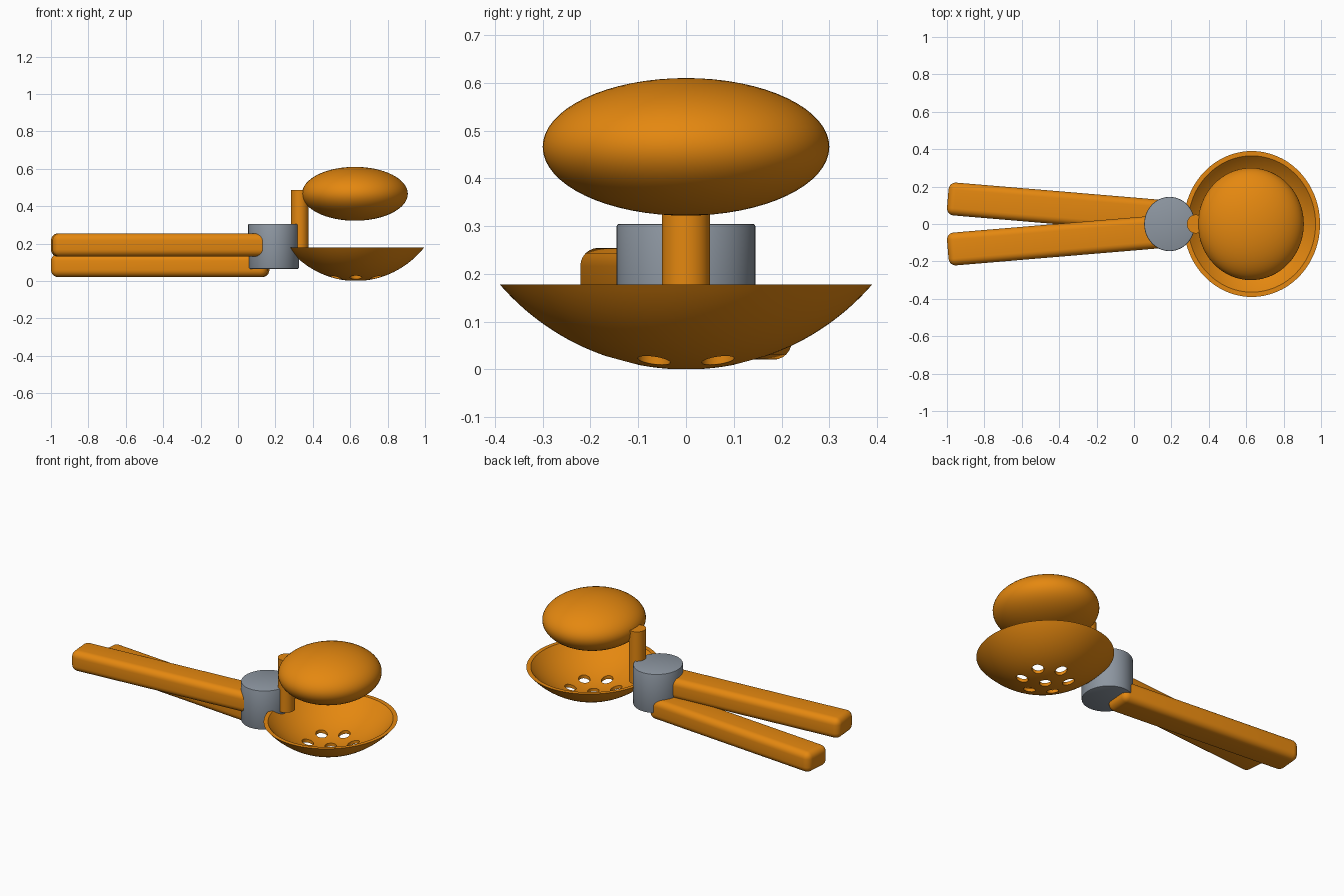
import bpy, bmesh
from math import sin, cos, pi, radians
from mathutils import Matrix, Vector

cube = bpy.data.objects.get("Cube")
if cube:
    bpy.data.objects.remove(cube, do_unlink=True)


def material(name, color):
    m = bpy.data.materials.new(name)
    m.use_nodes = True
    m.diffuse_color = (*color, 1)
    node = next(n for n in m.node_tree.nodes if n.type == "BSDF_PRINCIPLED")
    node.inputs["Base Color"].default_value = (*color, 1)
    return m


orange = material("orange", (0.78, 0.245, 0.005))
grey = material("steel grey", (0.27, 0.31, 0.36))


def make(name, bm, mat):
    mesh = bpy.data.meshes.new(name)
    bmesh.ops.recalc_face_normals(bm, faces=bm.faces)
    bm.to_mesh(mesh)
    bm.free()
    mesh.materials.append(mat)
    ob = bpy.data.objects.new(name, mesh)
    bpy.context.collection.objects.link(ob)
    return ob


def finish(ob):
    """Apply the modifiers and smooth the surface, keeping hard edges."""
    bpy.ops.object.select_all(action="DESELECT")
    ob.select_set(True)
    bpy.context.view_layer.objects.active = ob
    for mod in list(ob.modifiers):
        bpy.ops.object.modifier_apply(modifier=mod.name)
    bpy.ops.object.shade_smooth_by_angle(angle=radians(30))


def add_cylinder(bm, center, radius, height, squash=1.0):
    mat = Matrix.Translation(center) @ Matrix.Diagonal((squash, 1, 1, 1))
    bmesh.ops.create_cone(bm, cap_ends=True, segments=64, radius1=radius,
                          radius2=radius, depth=height, matrix=mat)


def cylinder(name, center, radius, height, mat, bevel=0.0):
    bm = bmesh.new()
    add_cylinder(bm, center, radius, height, SQUASH)
    ob = make(name, bm, mat)
    if bevel:
        mod = ob.modifiers.new("bevel", "BEVEL")
        mod.width, mod.segments = bevel, 2
    finish(ob)


SQUASH = 0.935        # round parts are slightly narrower along x
CUP_X = 0.63

# Strainer bowl: a thin spherical cap, spun from its cross-section
R, THICK, RIM_Z, STEPS = 0.516, 0.019, 0.178, 24
bm = bmesh.new()


def arc(radius):
    r_max = (radius ** 2 - (R - RIM_Z) ** 2) ** 0.5
    end = Vector((r_max, R - RIM_Z)).angle(Vector((0, 1)))
    return [(radius * sin(end * i / STEPS), R - radius * cos(end * i / STEPS))
            for i in range(STEPS + 1)]


section = arc(R) + arc(R - THICK)[::-1]
verts = [bm.verts.new((r, 0, z)) for r, z in section]
edges = [bm.edges.new(pair) for pair in zip(verts, verts[1:])]
bmesh.ops.spin(bm, geom=verts + edges, axis=(0, 0, 1), cent=(0, 0, 0),
               angle=2 * pi, steps=96)
bmesh.ops.remove_doubles(bm, verts=bm.verts, dist=0.0001)
bm.transform(Matrix.Translation((CUP_X, 0, 0)) @ Matrix.Diagonal((SQUASH, 1, 1, 1)))
bowl = make("strainer_bowl", bm, orange)

# Drain holes: one in the middle and six around it
bm = bmesh.new()
add_cylinder(bm, (CUP_X, 0, 0), 0.034, 0.2, SQUASH)
for i in range(6):
    a = pi / 6 + i * pi / 3
    add_cylinder(bm, (CUP_X + 0.134 * SQUASH * cos(a), 0.134 * sin(a), 0),
                 0.034, 0.2, SQUASH)
cutter = make("drain_hole_cutter", bm, orange)
cutter.hide_render = True
mod = bowl.modifiers.new("drain holes", "BOOLEAN")
mod.operation, mod.solver, mod.object = "DIFFERENCE", "EXACT", cutter
finish(bowl)
bpy.data.objects.remove(cutter, do_unlink=True)

# Press head: flattened ball above the bowl
bm = bmesh.new()
bmesh.ops.create_uvsphere(
    bm, u_segments=64, v_segments=32, radius=1,
    matrix=Matrix.Translation((0.625, 0, 0.466)) @ Matrix.Diagonal((0.283, 0.3, 0.144, 1)))
finish(make("press_head", bm, orange))

# Post carrying the press head, and the hinge barrel
cylinder("press_post", (0.33, 0, 0.325), 0.05, 0.32, orange)
cylinder("hinge_barrel", (0.19, 0, 0.185), 0.145, 0.24, grey, bevel=0.005)

# Crossed handles: rounded bars fanning out from the hinge
for name, side, z in (("upper_handle", -1, 0.192), ("lower_handle", 1, 0.083)):
    bm = bmesh.new()
    bmesh.ops.create_cube(bm, size=1, matrix=(
        Matrix.Translation((-0.416, side * 0.088, z))
        @ Matrix.Rotation(-side * radians(4.8), 4, "Z")
        @ Matrix.Diagonal((1.163, 0.176, 0.125, 1))))
    bar = make(name, bm, orange)
    mod = bar.modifiers.new("rounding", "BEVEL")
    mod.width, mod.segments = 0.038, 6
    finish(bar)
